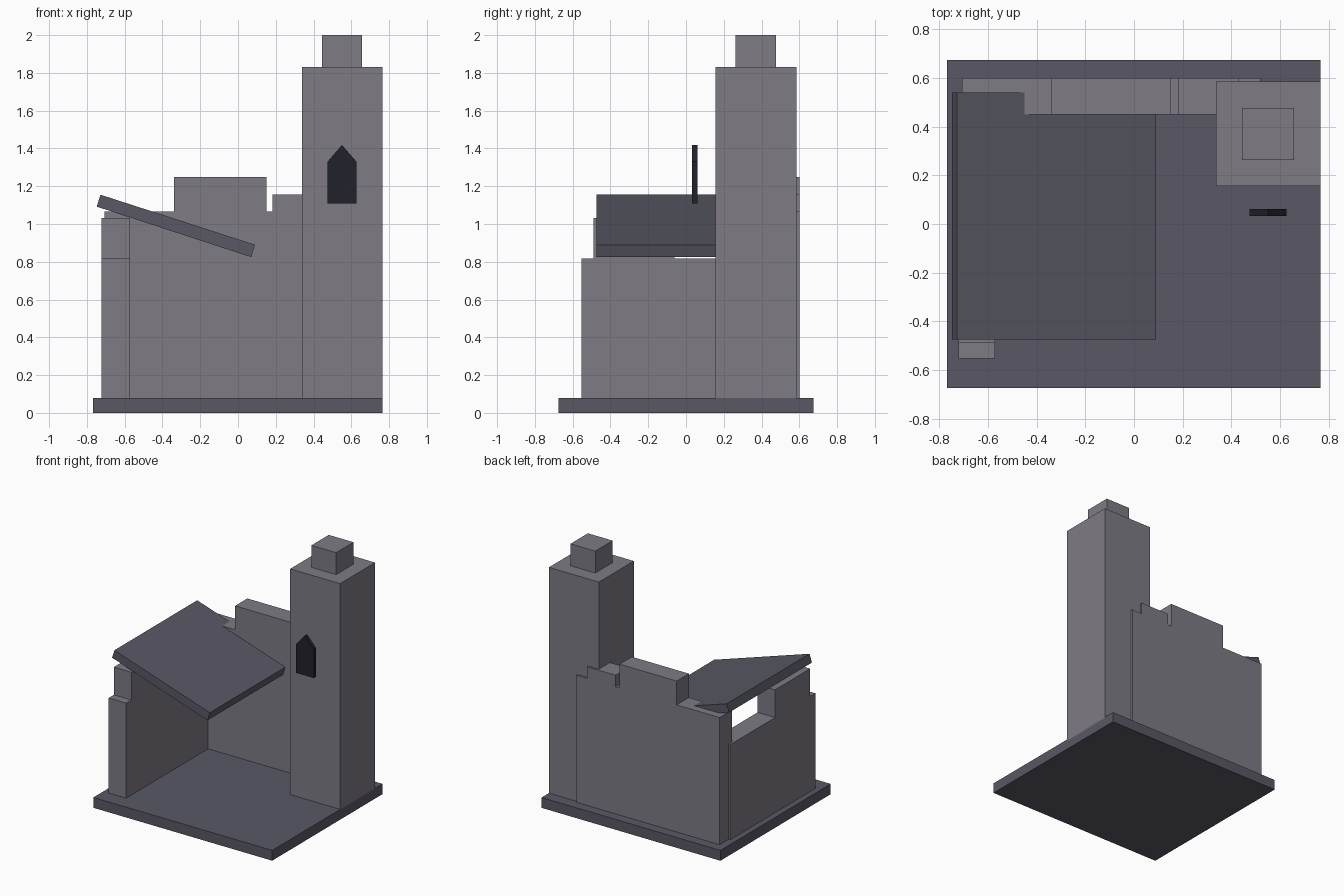
import bpy
import bmesh
from mathutils import Vector

cube = bpy.data.objects.get("Cube")
if cube:
    bpy.data.objects.remove(cube, do_unlink=True)


def material(name, rgb):
    m = bpy.data.materials.new(name)
    m.use_nodes = True
    m.diffuse_color = (*rgb, 1)
    m.node_tree.nodes["Principled BSDF"].inputs["Base Color"].default_value = (*rgb, 1)
    return m


stone = material("pale stone", (0.209, 0.198, 0.235))
slate = material("dark slate", (0.100, 0.098, 0.130))
glass = material("near black", (0.015, 0.015, 0.025))


def extrude_profile(name, outline, axis, start, end, mat):
    """Extrude a flat (horizontal, z) outline along the x or y axis."""
    bm = bmesh.new()
    if axis == "y":
        points = [(a, start, z) for a, z in outline]
        step = Vector((0, end - start, 0))
    else:
        points = [(start, a, z) for a, z in outline]
        step = Vector((end - start, 0, 0))
    face = bm.faces.new([bm.verts.new(p) for p in points])
    grown = bmesh.ops.extrude_face_region(bm, geom=[face], use_keep_orig=True)
    moved = [g for g in grown["geom"] if isinstance(g, bmesh.types.BMVert)]
    bmesh.ops.translate(bm, verts=moved, vec=step)
    bmesh.ops.recalc_face_normals(bm, faces=bm.faces[:])
    mesh = bpy.data.meshes.new(name)
    bm.to_mesh(mesh)
    bm.free()
    mesh.materials.append(mat)
    obj = bpy.data.objects.new(name, mesh)
    bpy.context.collection.objects.link(obj)
    return obj


def box(name, x, y, z, mat):
    outline = [(x[0], z[0]), (x[1], z[0]), (x[1], z[1]), (x[0], z[1])]
    return extrude_profile(name, outline, "y", y[0], y[1], mat)


def stepped_wall(name, steps, axis, start, end):
    """Wall with a broken top; steps are (from, to, height)."""
    floor = 0.07
    outline = [(steps[0][0], floor)]
    for a, b, top in steps:
        outline += [(a, top), (b, top)]
    outline.append((steps[-1][1], floor))
    return extrude_profile(name, outline, axis, start, end, stone)


# Ground slab
box("base", (-0.768, 0.766), (-0.675, 0.675), (0, 0.08), slate)

# Tower and its cap
box("tower", (0.338, 0.766), (0.157, 0.585), (0.07, 1.83), stone)
box("tower_cap", (0.445, 0.657), (0.263, 0.476), (1.83, 2.0), stone)

# Ruined walls
stepped_wall("back_wall", [(-0.708, -0.34, 1.065), (-0.34, 0.15, 1.25),
                           (0.15, 0.183, 1.065), (0.183, 0.43, 1.155),
                           (0.43, 0.52, 1.065)], "y", 0.45, 0.6)
stepped_wall("side_wall", [(-0.553, -0.49, 0.817), (-0.49, -0.06, 1.032),
                           (-0.06, 0.49, 0.817)], "x", -0.722, -0.572)

# Collapsed, tilted roof slab
extrude_profile("roof_slab", [(-0.748, 1.092), (0.07, 0.825),
                              (0.09, 0.89), (-0.728, 1.155)],
                "y", -0.474, 0.54, slate)

# Pointed window in front of the tower
extrude_profile("window", [(0.474, 1.108), (0.627, 1.108), (0.627, 1.33),
                           (0.55, 1.418), (0.474, 1.33)],
                "y", 0.033, 0.061, glass)
